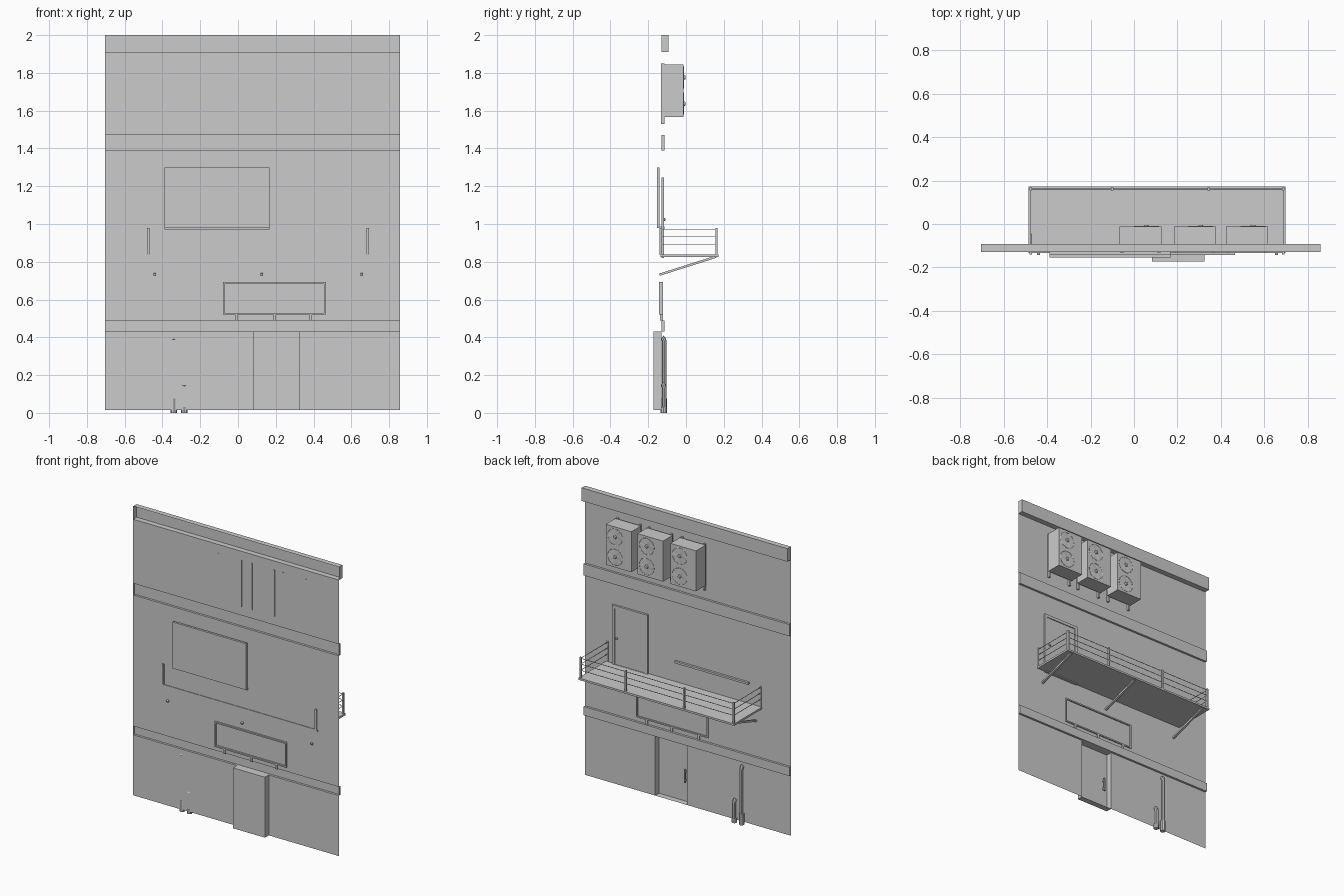
import bpy, bmesh, math
from mathutils import Vector

if "Cube" in bpy.data.objects:
    bpy.data.objects.remove(bpy.data.objects["Cube"])

X0, X1 = -0.705, 0.858      # facade ends
WY = -0.13                  # wall plane


def finish(name, bm):
    me = bpy.data.meshes.new(name)
    bmesh.ops.remove_doubles(bm, verts=bm.verts, dist=1e-5)
    bm.to_mesh(me)
    bm.free()
    ob = bpy.data.objects.new(name, me)
    bpy.context.collection.objects.link(ob)
    return ob


def face(bm, *pts):
    bm.faces.new([bm.verts.new(p) for p in pts])


def boxes(name, items):
    """One object from several boxes given as (x0, x1, y0, y1, z0, z1)."""
    bm = bmesh.new()
    for x0, x1, y0, y1, z0, z1 in items:
        vs = bmesh.ops.create_cube(bm, size=1)['verts']
        bmesh.ops.scale(bm, vec=(x1 - x0, y1 - y0, z1 - z0), verts=vs)
        bmesh.ops.translate(bm, vec=((x0 + x1) / 2, (y0 + y1) / 2, (z0 + z1) / 2), verts=vs)
    me = bpy.data.meshes.new(name)
    bm.to_mesh(me)
    bm.free()
    ob = bpy.data.objects.new(name, me)
    bpy.context.collection.objects.link(ob)
    return ob


def tube(name, paths, r, sides_res=2, cyclic=False):
    """Bevelled poly curve turned into a mesh."""
    cu = bpy.data.curves.new(name, 'CURVE')
    cu.dimensions = '3D'
    cu.bevel_depth = r
    cu.bevel_resolution = sides_res
    cu.use_fill_caps = True
    for pts in paths:
        sp = cu.splines.new('POLY')
        sp.points.add(len(pts) - 1)
        for p, q in zip(sp.points, pts):
            p.co = (*q, 1)
        sp.use_cyclic_u = cyclic
    tmp = bpy.data.objects.new(name + "_path", cu)
    bpy.context.collection.objects.link(tmp)
    me = bpy.data.meshes.new_from_object(tmp.evaluated_get(bpy.context.evaluated_depsgraph_get()))
    bpy.data.objects.remove(tmp)
    ob = bpy.data.objects.new(name, me)
    bpy.context.collection.objects.link(ob)
    bpy.context.view_layer.objects.active = ob
    ob.select_set(True)
    bpy.ops.object.shade_smooth_by_angle()
    ob.select_set(False)
    return ob


# facade sheet: flat wall with three hollow bands pushed outwards
DX0, DX1, DY = 0.083, 0.325, -0.172
bands = [(0.43, 0.49, -0.115), (1.39, 1.47, -0.115), (1.91, 2.0, -0.093)]
bm = bmesh.new()
for a, b in ((X0, DX0), (DX1, X1)):
    face(bm, (b, WY, 0.015), (a, WY, 0.015), (a, WY, 0.43), (b, WY, 0.43))
for i, (z0, z1, y) in enumerate(bands):
    prof = [(WY, z0), (y, z0), (y, z1), (WY, z1)]
    if i < 2:
        prof.append((WY, bands[i + 1][0]))
    for (ya, za), (yb, zb) in zip(prof, prof[1:]):
        face(bm, (X1, ya, za), (X0, ya, za), (X0, yb, zb), (X1, yb, zb))
    for x in (X0, X1):
        face(bm, *[(x, p[0], p[1]) for p in prof[:4]])
# doorway recess pushed inwards
loop = [(DX0, 0.015), (DX1, 0.015), (DX1, 0.43), (DX0, 0.43)]
face(bm, *[(x, DY, z) for x, z in loop])
for (xa, za), (xb, zb) in zip(loop, loop[1:] + loop[:1]):
    face(bm, (xa, DY, za), (xb, DY, zb), (xb, WY, zb), (xa, WY, za))
finish("facade_wall", bm)

# street door leaf trim and handle
boxes("street_door_handle", [(0.112, 0.122, -0.16, -0.15, 0.15, 0.24),
                             (0.113, 0.121, -0.172, -0.155, 0.16, 0.17),
                             (0.113, 0.121, -0.172, -0.155, 0.22, 0.23)])


def frame(name, x0, x1, y0, y1, z0, z1, t):
    return boxes(name, [(x0, x0 + t, y0, y1, z0, z1), (x1 - t, x1, y0, y1, z0, z1),
                        (x0 + t, x1 - t, y0, y1, z1 - t, z1),
                        (x0 + t, x1 - t, y0, y1, z0, z0 + t)])


# framed board over the street door, with its short feet
frame("board_frame", -0.08, 0.465, -0.142, -0.122, 0.52, 0.692, 0.009)
boxes("board_feet", [(x - 0.007, x + 0.007, -0.138, -0.122, 0.488, 0.521)
                     for x in (-0.01, 0.195, 0.385)])

# window panel behind the wall with a sill showing outside
boxes("window_panel", [(-0.39, 0.168, -0.154, -0.139, 0.98, 1.298)])
boxes("window_sill", [(-0.39, 0.168, -0.139, -0.115, 0.972, 0.986)])

# balcony door
frame("balcony_door_frame", 0.375, 0.645, -0.13, -0.116, 0.82, 1.245, 0.02)
boxes("balcony_door_leaf", [(0.395, 0.625, -0.129, -0.122, 0.84, 1.225)])
bm = bmesh.new()
bmesh.ops.create_icosphere(bm, subdivisions=2, radius=0.008)
bmesh.ops.translate(bm, vec=(0.607, -0.115, 1.024), verts=bm.verts)
finish("balcony_door_knob", bm)

# balcony slab, posts and rails
BX0, BX1, BY = -0.486, 0.698, 0.172
boxes("balcony_floor", [(BX0, BX1, -0.134, BY, 0.826, 0.839)])
px0, px1, py = BX0 + 0.011, BX1 - 0.011, BY - 0.011
spots = [(px0, py), (-0.1, py), (0.345, py), (px1, py), (px0, -0.134), (px1, -0.134)]
boxes("balcony_posts", [(x - 0.006, x + 0.006, y - 0.006, y + 0.006, 0.836, 0.98)
                        for x, y in spots])
tube("balcony_rails", [[(px0, -0.134, z), (px0, py, z), (px1, py, z), (px1, -0.134, z)]
                       for z in (0.89, 0.932, 0.972)], 0.0022, 1)

# slanted struts below the balcony
struts = boxes("balcony_struts", [(x - 0.007, x + 0.007, -0.157, 0.157, -0.006, 0.006)
                                  for x in (-0.44, 0.125, 0.655)])
struts.rotation_euler.x = math.atan2(0.095, 0.30)
struts.location = (0, 0.009, 0.779)

# outdoor cooling units: two stacked in three columns, each with a fan
for col, cx in enumerate((0.03, 0.28, 0.521)):
    boxes(f"cooler_brackets_{col}", [(cx + s - 0.006, cx + s + 0.006, -0.133, -0.115, 1.53, 1.85)
                                     for s in (-0.085, 0.085)])
    for row in range(2):
        z0 = 1.567 + 0.139 * row
        boxes(f"cooler_body_{col}_{row}", [(cx - 0.097, cx + 0.097, -0.117, -0.012, z0, z0 + 0.139)])
        fx, fz = cx + 0.027, z0 + 0.07
        ring = [(fx + 0.056 * math.cos(a), -0.012, fz + 0.056 * math.sin(a))
                for a in [k * math.tau / 24 for k in range(24)]]
        tube(f"fan_ring_{col}_{row}", [ring], 0.0025, 1, True)
        # curved blades around a hub
        bm = bmesh.new()
        for k in range(6):
            def pt(r, off, y):
                a = k * math.tau / 6 + off
                return (fx + r * math.cos(a), y, fz + r * math.sin(a))
            face(bm, pt(0.012, 0, -0.01), pt(0.035, -0.15, -0.01), pt(0.052, 0.05, -0.01),
                 pt(0.052, 0.5, -0.0115), pt(0.035, 0.4, -0.0115), pt(0.012, 0.7, -0.0115))
        vs = bmesh.ops.create_cone(bm, cap_ends=True, segments=12, radius1=0.013,
                                   radius2=0.010, depth=0.009)['verts']
        for v in vs:
            v.co = Vector((fx + v.co.x, -0.008 + v.co.z, fz + v.co.y))
        bmesh.ops.recalc_face_normals(bm, faces=bm.faces)
        finish(f"fan_{col}_{row}", bm)

# drain pipes: risers bending into the wall, with wider sleeves at the ground
for name, x, top, r, sleeve in (("tall", -0.34, 0.40, 0.012, 0.075),
                                ("short", -0.285, 0.155, 0.012, 0.03)):
    y = -0.114
    bend = [(x, y - 0.018 * (1 - math.cos(a)), top - 0.03 + 0.03 * math.sin(a))
            for a in [k * math.pi / 12 for k in range(1, 6)]]
    tube(f"{name}_pipe", [[(x, y, 0.01), (x, y, top - 0.03)] + bend], r)
    tube(f"{name}_pipe_sleeve", [[(x, y - 0.004, 0.0), (x, y - 0.004, sleeve)]], 0.017)
